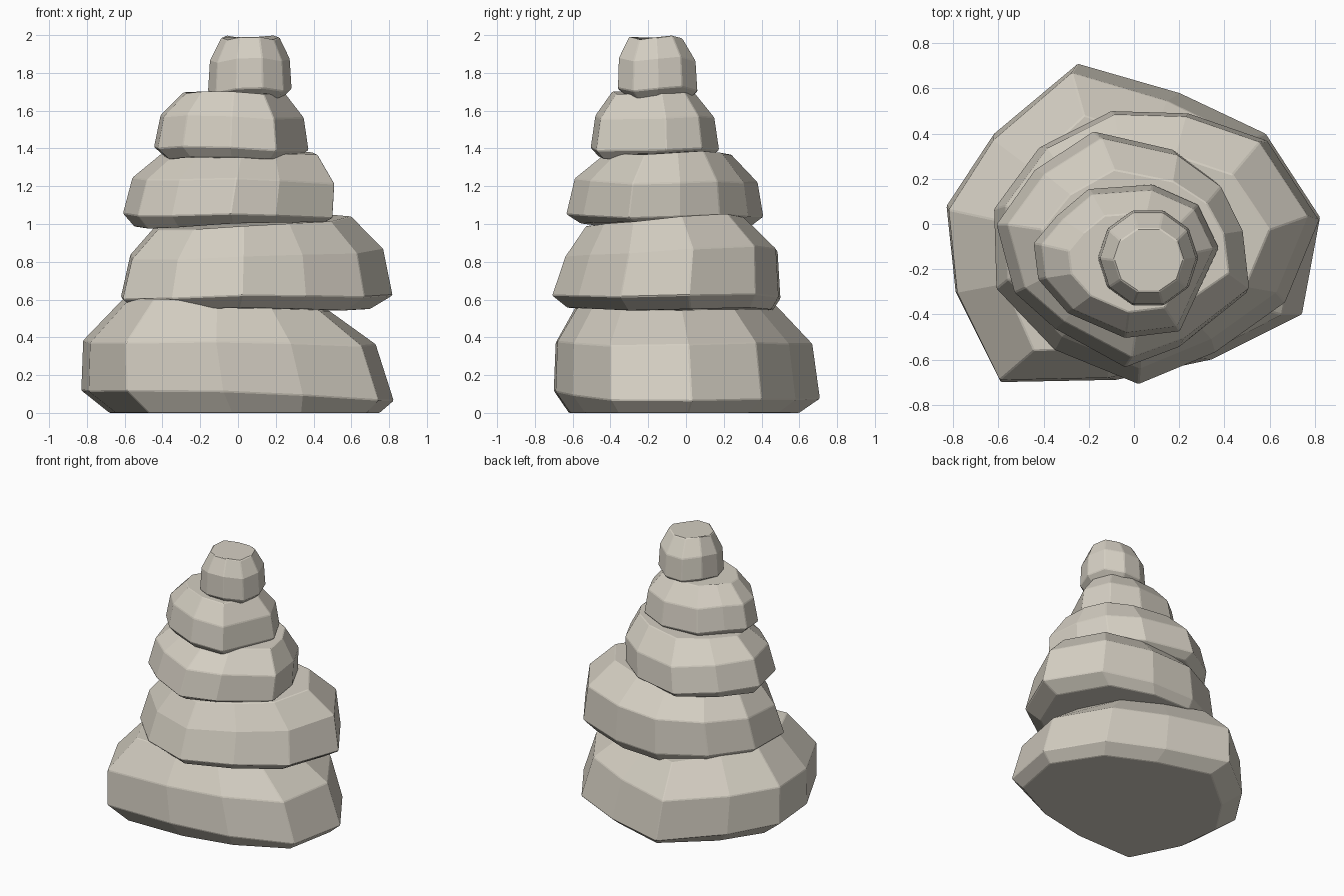
import bpy, bmesh, math

mat = bpy.data.materials.new("warm_stone")
mat.diffuse_color = (.66, .62, .54, 1)


def stone(name, outline, rings, wobble=0.008):
    """Loft a plan outline through rings of (z, x0, x1, y0, y1, tilt_x, tilt_y)."""
    xs, ys = zip(*outline)
    ax, bx, ay, by = min(xs), max(xs), min(ys), max(ys)
    bm = bmesh.new()
    loops = []
    for z, x0, x1, y0, y1, tx, ty in rings:
        cx, cy = (x0 + x1) / 2, (y0 + y1) / 2
        loop = []
        for i, (px, py) in enumerate(outline):
            x = x0 + (px - ax) / (bx - ax) * (x1 - x0)
            y = y0 + (py - ay) / (by - ay) * (y1 - y0)
            h = z + tx * (x - cx) + ty * (y - cy)
            if z > 0:
                h += wobble * math.sin(6 * math.pi * i / len(outline))
            loop.append(bm.verts.new((x, y, min(max(h, 0), 2.0))))
        loops.append(loop)
    n = len(outline)
    for a, b in zip(loops, loops[1:]):
        for i in range(n):
            j = (i + 1) % n
            bm.faces.new((a[i], a[j], b[j], b[i]))
    bm.faces.new(loops[0])
    bm.faces.new(loops[-1])
    bmesh.ops.recalc_face_normals(bm, faces=bm.faces)
    me = bpy.data.meshes.new(name)
    bm.to_mesh(me)
    bm.free()
    me.materials.append(mat)
    ob = bpy.data.objects.new(name, me)
    bpy.context.collection.objects.link(ob)
    # softly worn edges
    bev = ob.modifiers.new("worn_edges", "BEVEL")
    bev.width = 0.005
    bev.segments = 1
    bev.limit_method = "ANGLE"
    bev.angle_limit = math.radians(25)
    return ob


# broad base stone
stone("base_stone",
      [(.82, .03), (.58, .40), (.2, .58), (-.25, .71), (-.62, .40), (-.83, .08),
       (-.79, -.30), (-.59, -.70), (-.08, -.69), (.34, -.60), (.74, -.40)],
      [(0, -.68, .75, -.62, .60, 0, 0),
       (.09, -.83, .825, -.70, .71, -.03, -.02),
       (.37, -.82, .73, -.69, .67, -.01, 0),
       (.575, -.60, .48, -.56, .48, -.06, -.02)])

# second stone, tipped up toward the back right
stone("second_stone",
      [(.82, .02), (.59, .37), (.24, .49), (-.10, .50), (-.42, .34), (-.62, .07),
       (-.61, -.28), (-.35, -.55), (.02, -.70), (.36, -.56), (.67, -.34)],
      [(.55, -.55, .70, -.63, .46, 0, 0),
       (.615, -.62, .82, -.71, .50, .01, 0),
       (.845, -.57, .77, -.64, .485, .03, .04),
       (1.01, -.43, .60, -.53, .31, .05, .06)])

# third stone
stone("third_stone",
      [(.47, -.03), (.37, .18), (.17, .33), (-.18, .41), (-.44, .24), (-.61, 0),
       (-.53, -.30), (-.35, -.46), (-.04, -.63), (.20, -.54), (.50, -.30)],
      [(1.0, -.55, .46, -.56, .35, .04, .01),
       (1.045, -.61, .50, -.635, .41, -.01, 0),
       (1.23, -.56, .51, -.59, .38, -.02, -.01),
       (1.37, -.41, .42, -.43, .24, .02, .02)])

# fourth stone
stone("fourth_stone",
      [(.37, -.10), (.28, .09), (.08, .18), (-.20, .16), (-.34, .04), (-.44, -.08),
       (-.42, -.24), (-.29, -.39), (-.04, -.50), (.20, -.47)],
      [(1.35, -.38, .32, -.46, .12, 0, 0),
       (1.40, -.445, .375, -.505, .175, -.02, 0),
       (1.57, -.41, .35, -.48, .15, -.02, 0),
       (1.695, -.29, .25, -.39, .05, -.01, -.01)])

# small rounded cap stone
stone("top_stone",
      [(math.cos(math.tau * i / 10), math.sin(math.tau * i / 10)) for i in range(10)],
      [(1.675, -.12, .24, -.32, .02, 0, 0),
       (1.71, -.16, .285, -.36, .06, .03, 0),
       (1.87, -.15, .275, -.355, .05, .02, 0),
       (1.987, -.09, .22, -.30, -.02, .01, .02)], 0.013)
